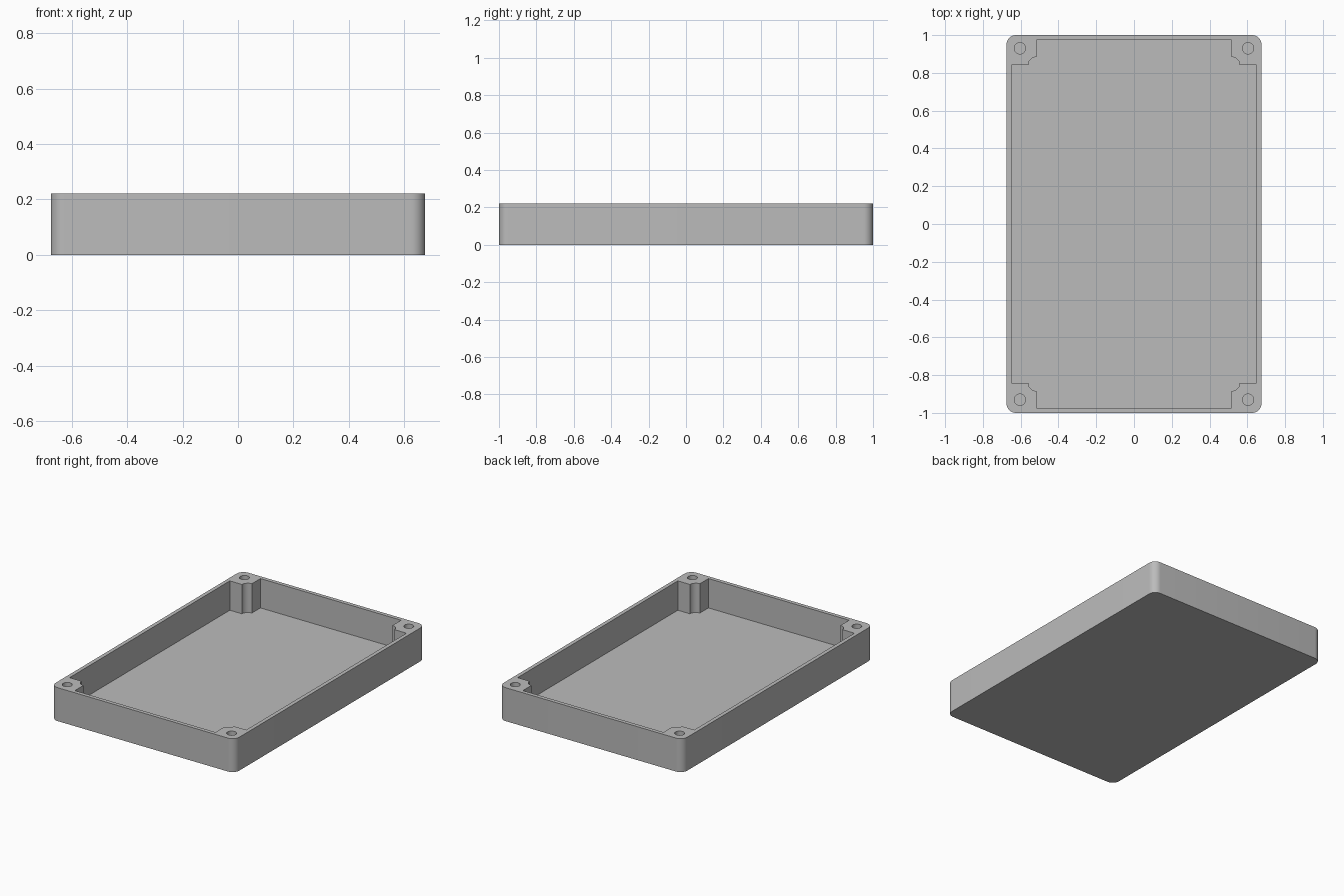
import bpy, bmesh
from math import cos, sin, pi

cube = bpy.data.objects.get("Cube")
if cube:
    bpy.data.objects.remove(cube, do_unlink=True)

# Overall sizes
HX, HY, HEIGHT = 0.675, 1.0, 0.222
WALL, FLOOR = 0.026, 0.027
CORNER, NOTCH = 0.05, 0.043
POST_X, POST_Y = 0.517, 0.841
HOLE_X, HOLE_Y, HOLE_R = 0.604, 0.93, 0.03

grey = bpy.data.materials.new("enclosure grey")
grey.use_nodes = True
colour = (0.5, 0.5, 0.5, 1)
grey.diffuse_color = colour
grey.node_tree.nodes["Principled BSDF"].inputs["Base Color"].default_value = colour


def arc(cx, cy, r, a0, a1, steps):
    angles = [a0 + (a1 - a0) * i / steps for i in range(steps + 1)]
    return [(cx + r * cos(a), cy + r * sin(a)) for a in angles]


def four_corners(quarter):
    """Mirror a counter-clockwise quarter outline into a full loop."""
    back = quarter[::-1]
    return (quarter + [(-x, y) for x, y in back]
            + [(-x, -y) for x, y in quarter] + [(x, -y) for x, y in back])


def prism(name, outline, z0, z1):
    bm = bmesh.new()
    face = bm.faces.new([bm.verts.new((x, y, z0)) for x, y in outline])
    top = bmesh.ops.extrude_face_region(bm, geom=[face])["geom"]
    verts = [g for g in top if isinstance(g, bmesh.types.BMVert)]
    bmesh.ops.translate(bm, verts=verts, vec=(0, 0, z1 - z0))
    bmesh.ops.recalc_face_normals(bm, faces=bm.faces[:])
    mesh = bpy.data.meshes.new(name)
    bm.to_mesh(mesh)
    bm.free()
    mesh.materials.append(grey)
    obj = bpy.data.objects.new(name, mesh)
    bpy.context.collection.objects.link(obj)
    return obj


def cut(target, cutter):
    cutter.hide_render = True
    mod = target.modifiers.new("cut", "BOOLEAN")
    mod.operation, mod.solver, mod.object = "DIFFERENCE", "EXACT", cutter
    bpy.context.view_layer.objects.active = target
    bpy.ops.object.modifier_apply(modifier=mod.name)
    bpy.data.objects.remove(cutter, do_unlink=True)


# Outer shell with rounded vertical corners
shell = arc(HX - CORNER, HY - CORNER, CORNER, 0, pi / 2, 10)
tray = prism("enclosure_tray", four_corners(shell), 0, HEIGHT)

# Open pocket, leaving a notched screw post in each corner
inner = ([(HX - WALL, POST_Y)]
         + arc(POST_X, POST_Y, NOTCH, 0, pi / 2, 10)
         + [(POST_X, HY - WALL)])
cut(tray, prism("pocket_cutter", four_corners(inner), FLOOR, HEIGHT + 0.1))

# Blind screw holes in the posts
for sx in (-1, 1):
    for sy in (-1, 1):
        circle = arc(sx * HOLE_X, sy * HOLE_Y, HOLE_R, 0, 2 * pi, 32)[:-1]
        cut(tray, prism("hole_cutter", circle, FLOOR, HEIGHT + 0.1))

# Smooth the rounded surfaces, keep hard edges
bpy.ops.object.select_all(action="DESELECT")
tray.select_set(True)
bpy.context.view_layer.objects.active = tray
bpy.ops.object.shade_smooth_by_angle(angle=pi / 6)
